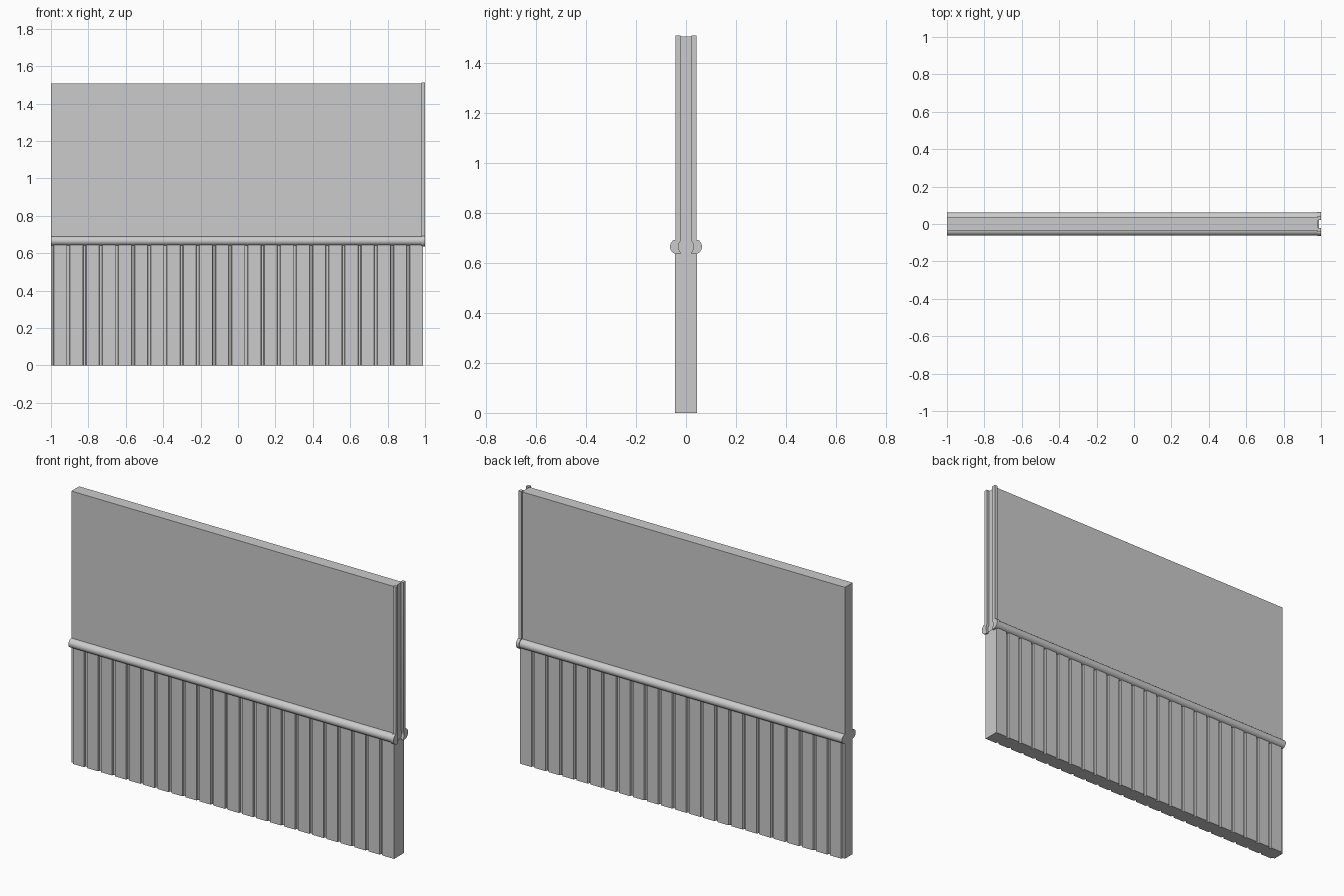
import bpy, math

if "Cube" in bpy.data.objects:
    bpy.data.objects.remove(bpy.data.objects["Cube"])


def prism(name, pts, axis, a, b, smooth=False):
    """Extrude a 2D outline along x (outline in y,z) or z (outline in x,y)."""
    def place(p, t):
        return (t, p[0], p[1]) if axis == 'x' else (p[0], p[1], t)
    n = len(pts)
    verts = [place(p, a) for p in pts] + [place(p, b) for p in pts]
    faces = [tuple(range(n))[::-1], tuple(range(n, 2 * n))]
    faces += [(i, (i + 1) % n, n + (i + 1) % n, n + i) for i in range(n)]
    mesh = bpy.data.meshes.new(name)
    mesh.from_pydata(verts, [], faces)
    obj = bpy.data.objects.new(name, mesh)
    bpy.context.collection.objects.link(obj)
    bpy.context.view_layer.objects.active = obj
    obj.select_set(True)
    bpy.ops.object.mode_set(mode='EDIT')
    bpy.ops.mesh.select_all(action='SELECT')
    bpy.ops.mesh.normals_make_consistent(inside=False)
    bpy.ops.object.mode_set(mode='OBJECT')
    if smooth:
        bpy.ops.object.shade_smooth_by_angle(angle=math.radians(35))
    obj.select_set(False)
    return obj


END = 0.985     # main body stops here, edge trim reaches x = 1
RAIL_Z = 0.666


def arc(side, cy, ry, rz, steps=14):
    """Half-round bulge, from top to bottom, on the front (-1) or back (+1)."""
    return [(side * (cy + ry * math.sin(math.pi * i / steps)),
             RAIL_Z + rz * math.cos(math.pi * i / steps)) for i in range(steps + 1)]


# Upper flat panel
prism("upper_panel", [(-0.034, 0.64), (0.034, 0.64), (0.034, 1.507), (-0.034, 1.507)],
      'x', -1, END)

# Lower plank wall: one outline with shallow tapered grooves on both faces
planks, groove, face, deep = 23, 0.016, 0.044, 0.033
pitch = (0.99 + 1) / planks
front = []
for i in range(planks):
    x = -1 + i * pitch
    front += [(x, -deep), (x + groove * 0.75, -deep),
              (x + groove, -face), (x + pitch - 0.002, -face), (x + pitch, -deep)]
front = front[:-2] + [(0.99, -face)]
back = [(x, -y) for x, y in reversed(front)]
prism("plank_wall", front + back, 'z', 0, 0.645)

for side, tag in ((-1, "front"), (1, "back")):
    # Half-round rail between the two halves
    prism("rail_" + tag, [(side * 0.02, RAIL_Z + 0.025)] + arc(side, 0.034, 0.027, 0.025)
          + [(side * 0.02, RAIL_Z - 0.025)], 'x', -1, END, True)
    # Edge trim that follows the panel and rail outline
    outer = [(side * 0.043, 1.512), (side * 0.043, RAIL_Z + 0.027)]
    outer += arc(side, 0.035, 0.029, 0.03)[2:]
    inner = [(side * 0.022, RAIL_Z - 0.03), (side * 0.022, RAIL_Z - 0.023),
             (side * 0.03, RAIL_Z - 0.009), (side * 0.03, RAIL_Z + 0.009),
             (side * 0.022, RAIL_Z + 0.023), (side * 0.022, 1.512)]
    prism("edge_trim_" + tag, outer + inner, 'x', END - 0.003, 1, True)
